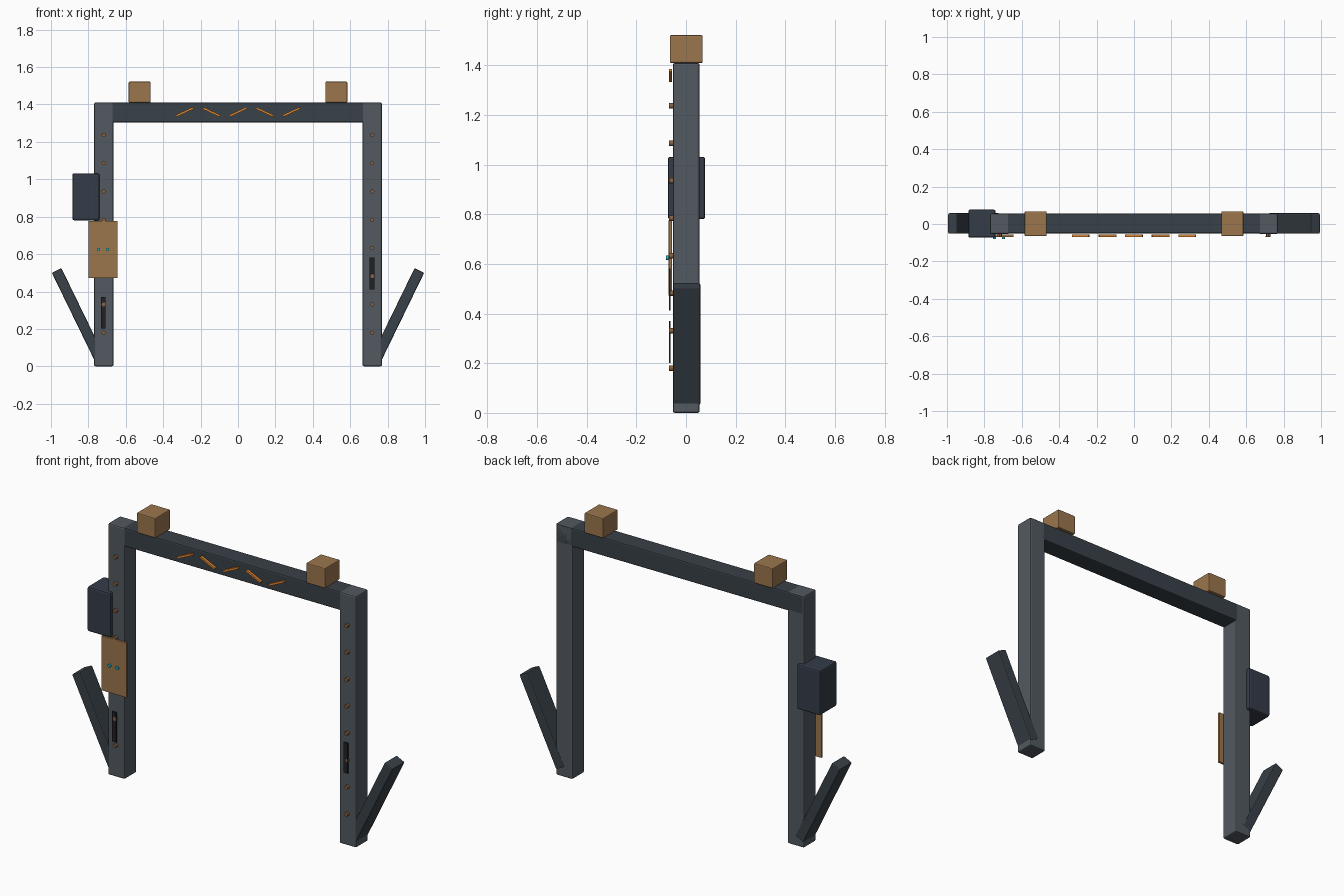
import bpy, math

if "Cube" in bpy.data.objects:
    bpy.data.objects.remove(bpy.data.objects["Cube"])


def material(name, rgb):
    m = bpy.data.materials.new(name)
    m.diffuse_color = (*rgb, 1)
    m.use_nodes = True
    m.node_tree.nodes["Principled BSDF"].inputs["Base Color"].default_value = m.diffuse_color
    return m


STEEL = material("post_steel", (0.085, 0.10, 0.12))
DARK = material("dark_steel", (0.04, 0.052, 0.065))
NAVY = material("housing_paint", (0.035, 0.045, 0.065))
TAN = material("tan", (0.33, 0.18, 0.075))
COPPER = material("copper", (0.25, 0.12, 0.05))
ORANGE = material("orange", (0.8, 0.25, 0.03))
BLACK = material("slot_black", (0.015, 0.015, 0.018))
TEAL = material("teal_light", (0.02, 0.45, 0.5))


def box(name, centre, size, mat, bevel=0.0, tilt=0.0):
    """Bevelled box, tilted about the y axis."""
    bpy.ops.mesh.primitive_cube_add(size=1, location=centre)
    o = bpy.context.object
    o.name = name
    o.scale = size
    bpy.ops.object.transform_apply(location=False, rotation=False, scale=True)
    o.rotation_euler[1] = tilt
    o.data.materials.append(mat)
    if bevel:
        b = o.modifiers.new("bevel", 'BEVEL')
        b.width = bevel
        b.segments = 2
    return o


def stud(name, x, z, y0, y1, radius, mat):
    """Short cylinder pointing to the front."""
    bpy.ops.mesh.primitive_cylinder_add(vertices=12, radius=radius, depth=y1 - y0,
                                        location=(x, (y0 + y1) / 2, z),
                                        rotation=(math.pi / 2, 0, 0))
    o = bpy.context.object
    o.name = name
    o.data.materials.append(mat)
    bpy.ops.object.shade_smooth_by_angle()


# Gate frame
box("top_beam", (0, 0.002, 1.357), (1.536, 0.106, 0.105), DARK, 0.007)
for side, s in (("left", -1), ("right", 1)):
    box(side + "_post", (s * 0.718, 0.001, 0.705), (0.104, 0.108, 1.41), STEEL, 0.008)

    # Slanted foot brace, from post base outwards
    ax, az, bx, bz = 0.741, 0.043, 0.97, 0.513
    tilt = math.atan2(bx - ax, bz - az)
    box(side + "_brace", (s * (ax + bx) / 2, 0.003, (az + bz) / 2),
        (0.057, 0.109, math.hypot(bx - ax, bz - az)), DARK, 0.006, s * tilt)

    # Block on top of the beam
    box(side + "_top_block", (s * 0.526, 0.001, 1.466), (0.117, 0.132, 0.112), TAN, 0.005)

    # Rivets up the front of the post
    for i in range(8):
        stud(f"{side}_rivet_{i + 1}", s * 0.718, 0.18 + 0.151 * i, -0.069, -0.05, 0.011, COPPER)

# Dark slots on the posts
box("left_slot", (-0.72, -0.066, 0.286), (0.025, 0.006, 0.168), BLACK)
box("right_slot", (0.716, -0.066, 0.497), (0.025, 0.006, 0.17), BLACK)

# Control housing and panel with indicator lights
box("control_housing", (-0.813, 0.002, 0.906), (0.145, 0.15, 0.251), NAVY, 0.009)
box("control_panel", (-0.722, -0.063, 0.624), (0.157, 0.013, 0.306), TAN, 0.002)
for i, x in enumerate((-0.746, -0.698)):
    stud(f"indicator_{i + 1}", x, 0.625, -0.08, -0.066, 0.009, TEAL)

# Zigzag stripes on the beam
for i in range(5):
    box(f"stripe_{i + 1}", (-0.285 + 0.1425 * i, -0.062, 1.36), (0.1, 0.013, 0.011), ORANGE,
        0, math.radians(-25 if i % 2 == 0 else 25))
